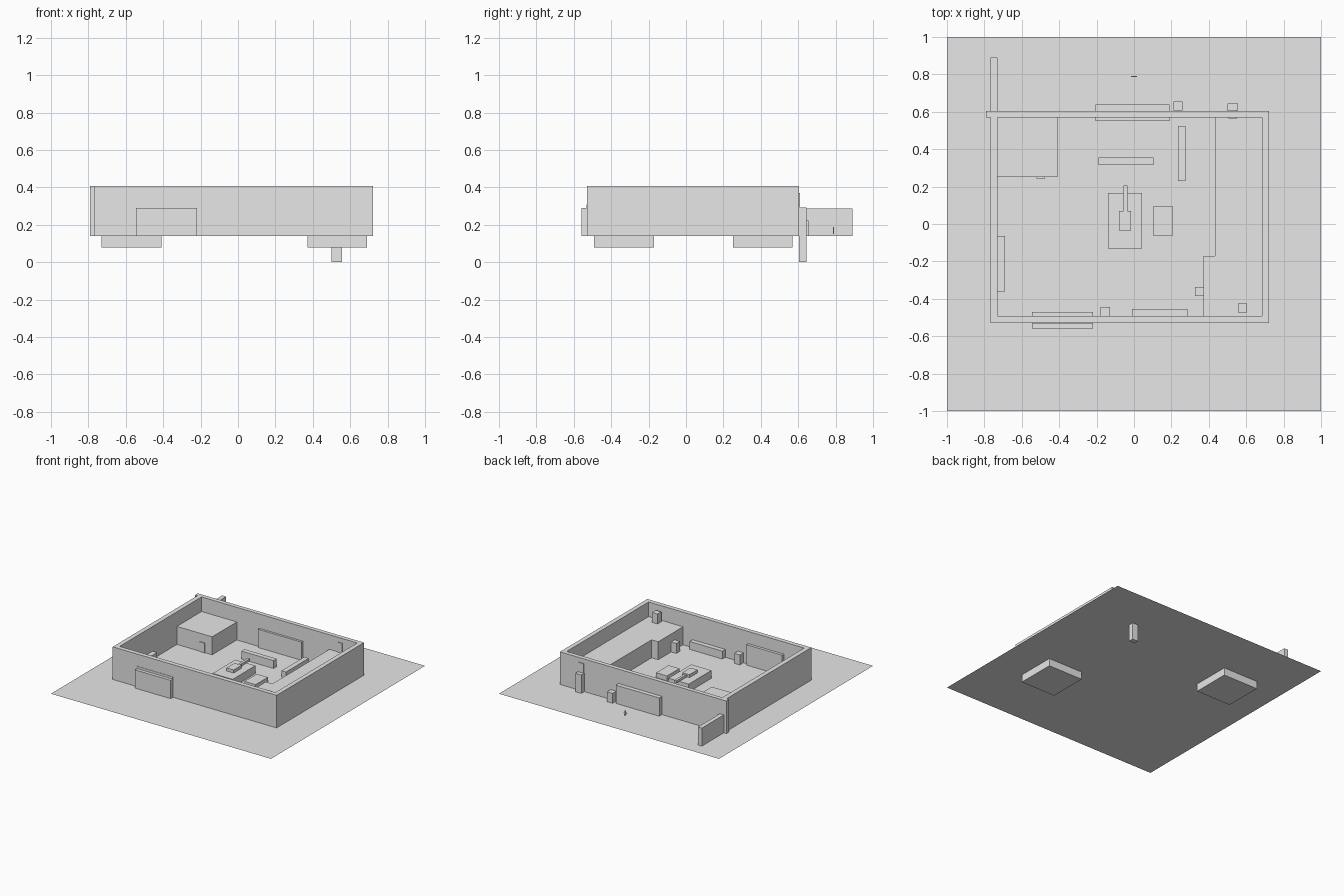
import bpy, bmesh

# One flat colour for the whole model
grey = bpy.data.materials.new("plain_grey")
grey.diffuse_color = (0.8, 0.8, 0.8, 1)

G = 0.14      # ground level
DECK = 0.288  # height of raised floors


def finish(name, bm):
    me = bpy.data.meshes.new(name)
    bm.to_mesh(me)
    bm.free()
    me.materials.append(grey)
    ob = bpy.data.objects.new(name, me)
    bpy.context.collection.objects.link(ob)
    return ob


def box(name, x0, x1, y0, y1, z0, z1):
    bm = bmesh.new()
    bmesh.ops.create_cube(bm, size=1)
    for v in bm.verts:
        v.co = (x1 if v.co.x > 0 else x0,
                y1 if v.co.y > 0 else y0,
                z1 if v.co.z > 0 else z0)
    return finish(name, bm)


# Ground sheet
bm = bmesh.new()
bmesh.ops.create_grid(bm, x_segments=1, y_segments=1, size=1)
for v in bm.verts:
    v.co.z = G
finish("ground_sheet", bm)

# Perimeter walls
box("front_wall", -0.768, 0.722, -0.53, -0.493, G, 0.408)
box("back_wall", -0.79, 0.722, 0.57, 0.605, G, 0.408)
box("left_wall", -0.768, -0.73, -0.493, 0.57, G, 0.408)
box("right_wall", 0.685, 0.722, -0.493, 0.57, G, 0.408)
box("fence_wing", -0.767, -0.731, 0.605, 0.89, G, 0.288)

# Buildings and raised deck inside the yard
box("corner_building", -0.73, -0.41, 0.25, 0.57, 0.078, DECK)
box("deck_building", 0.372, 0.69, -0.493, -0.17, 0.078, DECK)
box("raised_deck", 0.432, 0.685, -0.17, 0.57, G, DECK)
box("corner_building_door", -0.52, -0.475, 0.244, 0.25, G, 0.22)

# Gates through the walls
box("front_gate", -0.545, -0.22, -0.56, -0.47, G, 0.29)
box("front_gate_inner", -0.545, -0.22, -0.533, -0.47, G, 0.308)
box("back_gate", -0.205, 0.19, 0.552, 0.64, G, 0.29)

# Outer post, with the door above it in the back wall
box("outer_post", 0.5, 0.555, 0.605, 0.645, 0.0, 0.292)
box("deck_door", 0.505, 0.55, 0.565, 0.61, DECK, 0.37)

# Crates
for name, x, y, z in [("back_crate", 0.235, 0.63, G),
                      ("front_crate", -0.153, -0.468, G),
                      ("deck_side_crate", 0.35, -0.362, G),
                      ("deck_crate", 0.58, -0.448, DECK)]:
    box(name, x - 0.025, x + 0.025, y - 0.024, y + 0.024, z, z + 0.082)

# Low barriers
box("middle_barrier", -0.19, 0.103, 0.315, 0.355, G, 0.205)
box("side_barrier", 0.235, 0.275, 0.23, 0.525, G, 0.19)
box("left_barrier", -0.73, -0.69, -0.36, -0.065, G, 0.205)
box("front_barrier", -0.012, 0.285, -0.493, -0.455, G, 0.205)

# Central platform with a turret and barrel, and a block beside it
box("central_platform", -0.14, 0.043, -0.13, 0.165, G, 0.205)
box("turret", -0.08, -0.015, -0.035, 0.07, 0.205, 0.23)
box("barrel", -0.056, -0.036, 0.07, 0.205, 0.205, 0.225)
box("side_block", 0.105, 0.205, -0.065, 0.095, G, 0.18)

# Tiny cross marker behind the yard
box("marker_post", -0.003, 0.003, 0.785, 0.791, 0.15, 0.187)
box("marker_arm", -0.017, 0.017, 0.786, 0.79, 0.168, 0.173)
